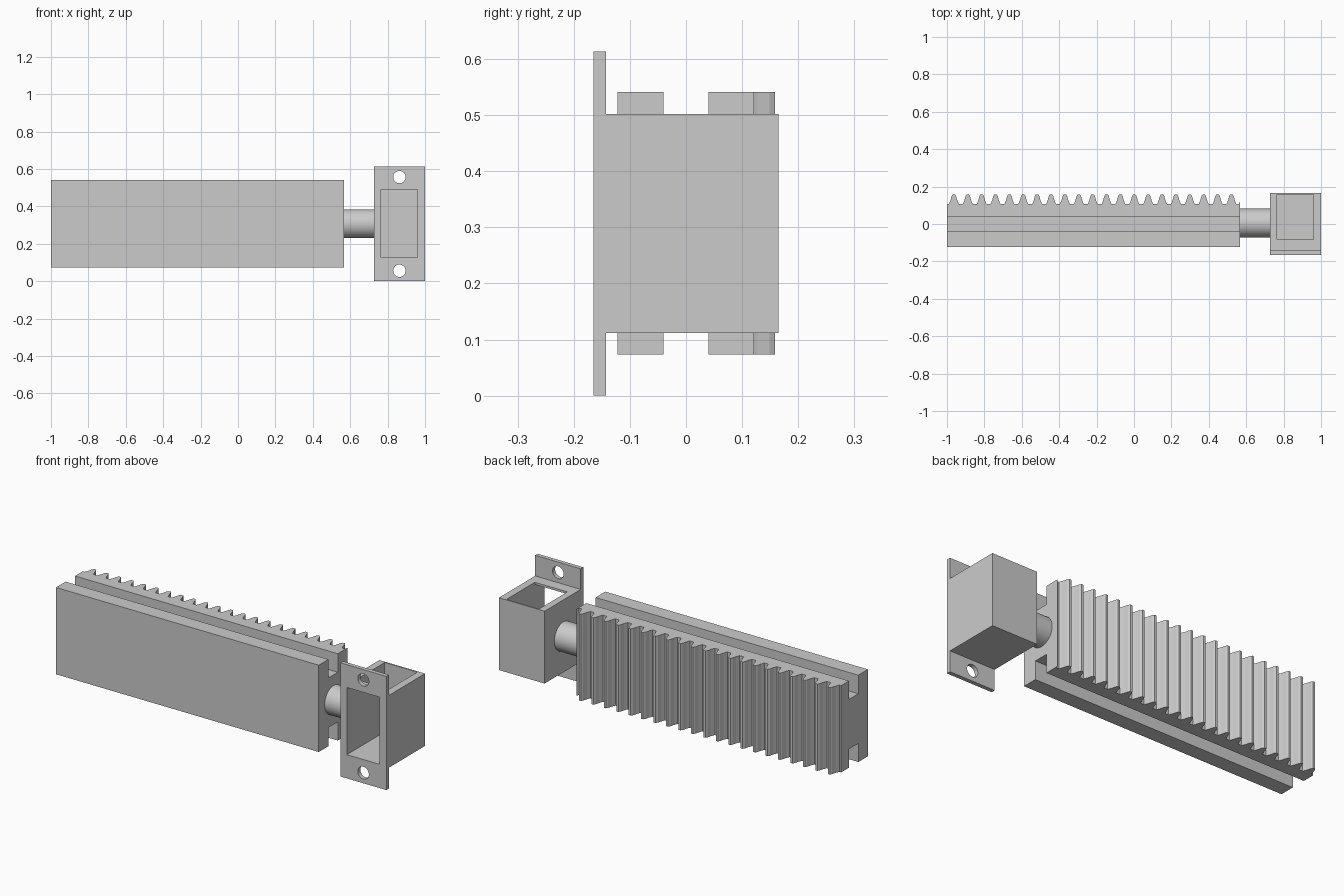
import bpy, bmesh, math
from mathutils import Vector

if "Cube" in bpy.data.objects:
    bpy.data.objects.remove(bpy.data.objects["Cube"])


def prism(name, pts, depth):
    """Extrude a closed 3D outline along the depth vector."""
    bm = bmesh.new()
    face = bm.faces.new([bm.verts.new(p) for p in pts])
    ext = bmesh.ops.extrude_face_region(bm, geom=[face])
    verts = [g for g in ext["geom"] if isinstance(g, bmesh.types.BMVert)]
    bmesh.ops.translate(bm, verts=verts, vec=Vector(depth))
    bmesh.ops.recalc_face_normals(bm, faces=bm.faces)
    me = bpy.data.meshes.new(name)
    bm.to_mesh(me)
    bm.free()
    ob = bpy.data.objects.new(name, me)
    bpy.context.collection.objects.link(ob)
    return ob


def box(name, x0, x1, y0, y1, z0, z1):
    pts = [(x0, y0, z0), (x1, y0, z0), (x1, y1, z0), (x0, y1, z0)]
    return prism(name, pts, (0, 0, z1 - z0))


def circle_xz(x, y, z, r, n):
    return [(x + r * math.cos(2 * math.pi * i / n), y,
             z + r * math.sin(2 * math.pi * i / n)) for i in range(n)]


def cut(target, cutter):
    cutter.hide_render = True
    mod = target.modifiers.new("cut", "BOOLEAN")
    mod.operation, mod.solver, mod.object = "DIFFERENCE", "EXACT", cutter
    bpy.context.view_layer.objects.active = target
    bpy.ops.object.modifier_apply(modifier=mod.name)
    bpy.data.objects.remove(cutter)


def smooth(ob):
    bpy.ops.object.select_all(action="DESELECT")
    ob.select_set(True)
    bpy.context.view_layer.objects.active = ob
    bpy.ops.object.shade_smooth_by_angle(angle=math.radians(25))


# Toothed rack: plan outline with 21 teeth and a sliver of the next one
Z0, Z1, END, ROOT = 0.073, 0.541, 0.567, 0.107
tooth = [(-0.026, ROOT), (-0.018, 0.127), (-0.012, 0.149), (-0.006, 0.159),
         (0.006, 0.159), (0.012, 0.149), (0.018, 0.127), (0.026, ROOT)]
outline = [(-1, -0.122, Z0), (-1, ROOT, Z0)]
for i in range(21):
    cx = -0.963 + i * 0.0742
    outline += [(cx + dx, y, Z0) for dx, y in tooth]
outline += [(0.562, ROOT, Z0), (END, 0.121, Z0), (END, -0.122, Z0)]
rack = prism("toothed_rack", outline, (0, 0, Z1 - Z0))

# Guide grooves along top and bottom of the rack
DEPTH = 0.1
cut(rack, box("groove_top", -1.1, 0.7, -0.04, 0.04, Z1 - DEPTH, Z1 + 0.1))
cut(rack, box("groove_bottom", -1.1, 0.7, -0.04, 0.04, Z0 - 0.1, Z0 + DEPTH))

# Round connecting rod
rod_pts = [(END - 0.002, 0.005 + 0.077 * math.cos(a), 0.307 + 0.077 * math.sin(a))
           for a in [2 * math.pi * i / 64 for i in range(64)]]
rod = prism("connecting_rod", rod_pts, (0.164, 0, 0))
smooth(rod)

# Strike housing: flange plate and box as one side profile
side = [(-0.165, 0), (-0.143, 0), (-0.143, 0.112), (0.165, 0.112),
        (0.165, 0.502), (-0.143, 0.502), (-0.143, 0.613), (-0.165, 0.613)]
housing = prism("bolt_housing", [(0.728, y, z) for y, z in side], (0.272, 0, 0))

# Inner cavity open at the front, and the window in the top
cut(housing, box("cavity", 0.765, 0.959, -0.3, 0.157, 0.128, 0.49))
cut(housing, box("top_window", 0.765, 0.959, -0.082, 0.157, 0.4, 0.6))

# Screw holes in the flange
for z in (0.056, 0.557):
    cut(housing, prism("screw_hole", circle_xz(0.863, -0.3, z, 0.033, 32), (0, 0.157 + 0.02, 0)))
smooth(housing)
